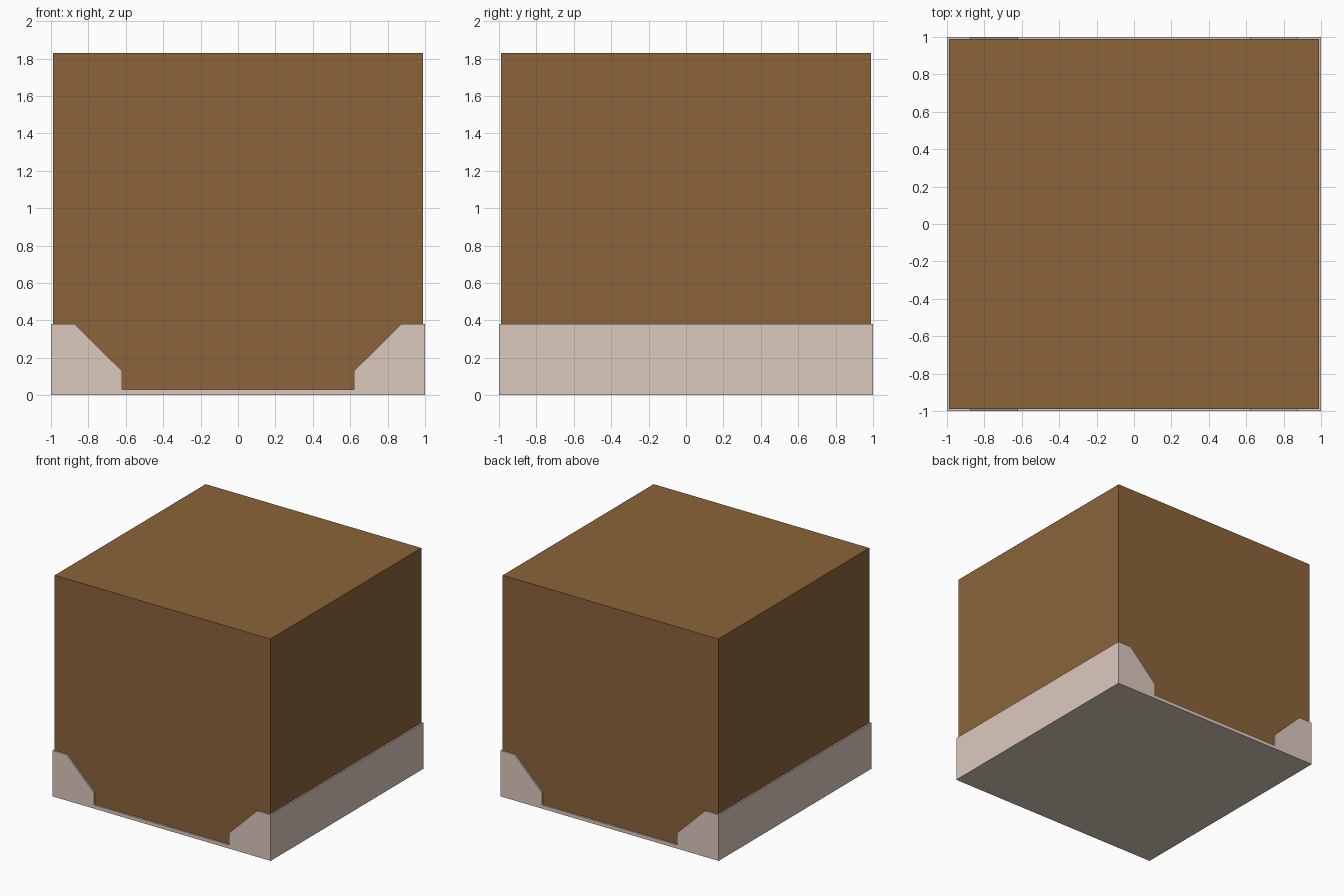
import bpy, bmesh

if "Cube" in bpy.data.objects:
    bpy.data.objects.remove(bpy.data.objects["Cube"])

TRAY_COLOR = (0.716, 0.591, 0.515, 1)
BOX_COLOR = (0.258, 0.127, 0.042, 1)


def prism(name, profile, half_depth, color):
    """Extrude an x-z profile along y, centred on y = 0."""
    bm = bmesh.new()
    face = bm.faces.new([bm.verts.new((x, -half_depth, z)) for x, z in profile])
    ext = bmesh.ops.extrude_face_region(bm, geom=[face])
    moved = [v for v in ext["geom"] if isinstance(v, bmesh.types.BMVert)]
    bmesh.ops.translate(bm, verts=moved, vec=(0, 2 * half_depth, 0))
    bmesh.ops.recalc_face_normals(bm, faces=bm.faces)
    mesh = bpy.data.meshes.new(name)
    bm.to_mesh(mesh)
    bm.free()
    obj = bpy.data.objects.new(name, mesh)
    bpy.context.collection.objects.link(obj)
    mat = bpy.data.materials.new(name + "_color")
    mat.diffuse_color = color
    mat.use_nodes = True
    mat.node_tree.nodes["Principled BSDF"].inputs["Base Color"].default_value = mat.diffuse_color
    mesh.materials.append(mat)
    return obj


# Wooden block, seated inside the tray
H = 0.988
block = prism("block", [(-H, 0.028), (H, 0.028), (H, 1.83), (-H, 1.83)], H, BOX_COLOR)

# Tray: thin walls with a wide chamfered notch in the front and back
right = [(1, 0), (1, 0.38), (0.873, 0.38), (0.62, 0.13), (0.62, 0.03)]
left = [(-x, z) for x, z in reversed(right)]
tray = prism("tray", right + left, 1.0, TRAY_COLOR)

# Hollow the tray to fit the block, then bake the cut
cut = tray.modifiers.new("hollow", "BOOLEAN")
cut.operation = "DIFFERENCE"
cut.solver = "EXACT"
cut.object = block
bpy.context.view_layer.objects.active = tray
bpy.ops.object.modifier_apply(modifier=cut.name)

# Keep the tray a single colour inside and out
for poly in tray.data.polygons:
    poly.material_index = 0
while len(tray.data.materials) > 1:
    tray.data.materials.pop(index=1)
